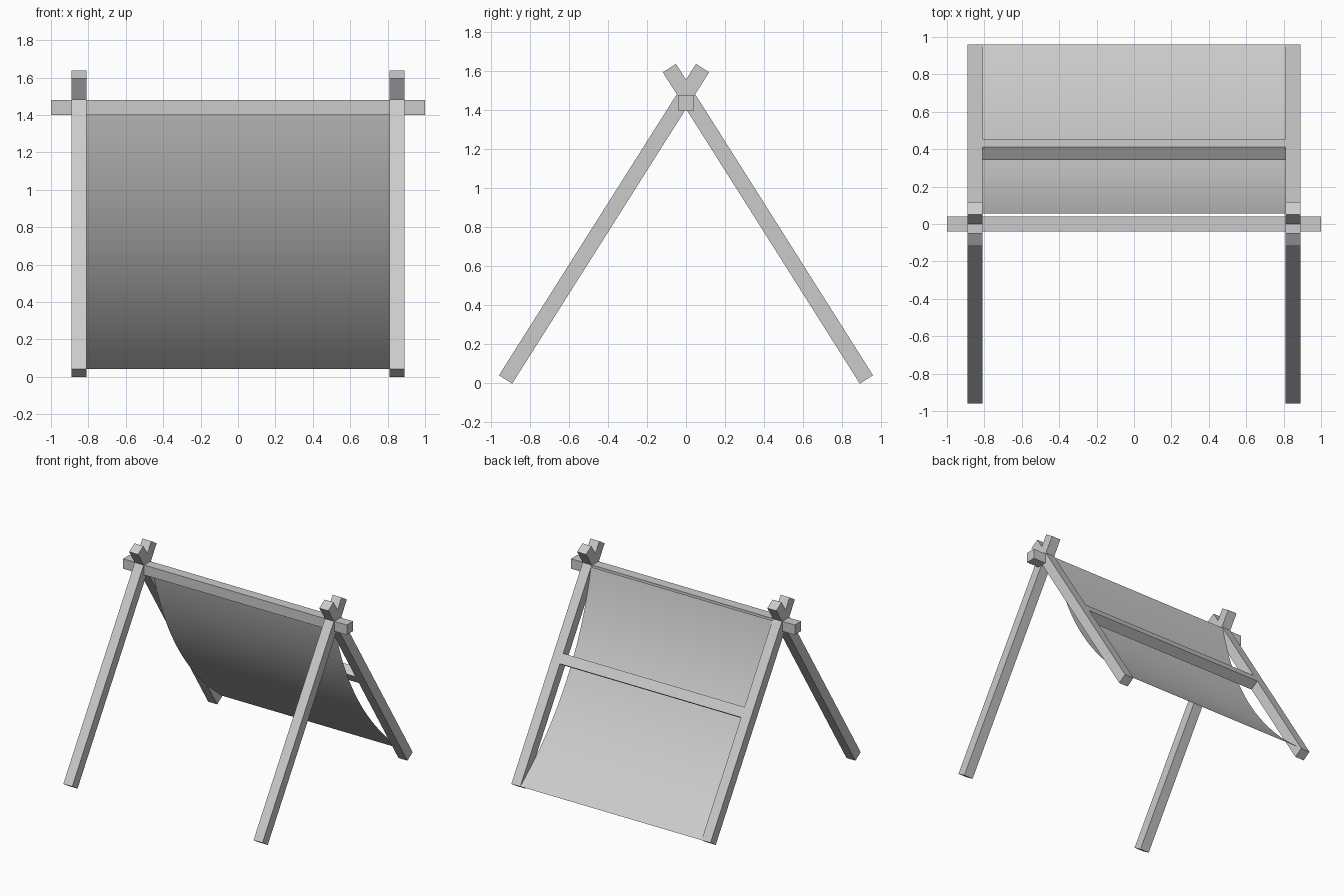
import bpy
import bmesh
import math
from mathutils import Vector

if "Cube" in bpy.data.objects:
    bpy.data.objects.remove(bpy.data.objects["Cube"])

T = 0.08                                   # timber thickness
FOOT = Vector((0, 0.925, 0.0205))          # back leg axis, lower end
HEAD = Vector((0, -0.085, 1.617))          # back leg axis, upper end
AXIS = (HEAD - FOOT).normalized()
OUT = Vector((0, AXIS.z, -AXIS.y))         # outward normal of the back legs
TILT = math.atan2(-AXIS.y, AXIS.z)


def beam(name, centre, size, tilt=0.0):
    bm = bmesh.new()
    bmesh.ops.create_cube(bm, size=1)
    bmesh.ops.scale(bm, vec=size, verts=bm.verts)
    me = bpy.data.meshes.new(name)
    bm.to_mesh(me)
    bm.free()
    ob = bpy.data.objects.new(name, me)
    ob.location = centre
    ob.rotation_euler.x = tilt
    bpy.context.collection.objects.link(ob)
    return ob


# Crossed leg pairs at each end
mid = (FOOT + HEAD) / 2
length = (HEAD - FOOT).length
for side, x in (("left", -0.85), ("right", 0.85)):
    for end, s in (("front", -1), ("back", 1)):
        beam(f"{end}_leg_{side}", (x, s * mid.y, mid.z), (T, T, length), s * TILT)

# Ridge bar resting through the crossings
beam("ridge_bar", (0, 0, 1.44), (2, T, T))

# Brace between the back legs, flush with them
beam("back_brace", FOOT + AXIS * 0.985, (1.62, T, T), TILT)

# Fabric sheet, single surface, sagging inward between ridge and feet
low = FOOT + OUT * T / 2
span, sag, n = 1.69, 0.16, 32
bm = bmesh.new()
rows = []
for i in range(n + 1):
    u = i / n
    p = low + AXIS * (span * u) - OUT * (sag * 4 * u * (1 - u))
    rows.append([bm.verts.new((x, p.y, p.z)) for x in (0.81, -0.81)])
for a, b in zip(rows, rows[1:]):
    bm.faces.new((a[0], b[0], b[1], a[1])).smooth = True
bm.normal_update()
me = bpy.data.meshes.new("fabric_sheet")
bm.to_mesh(me)
bm.free()
bpy.context.collection.objects.link(bpy.data.objects.new("fabric_sheet", me))
